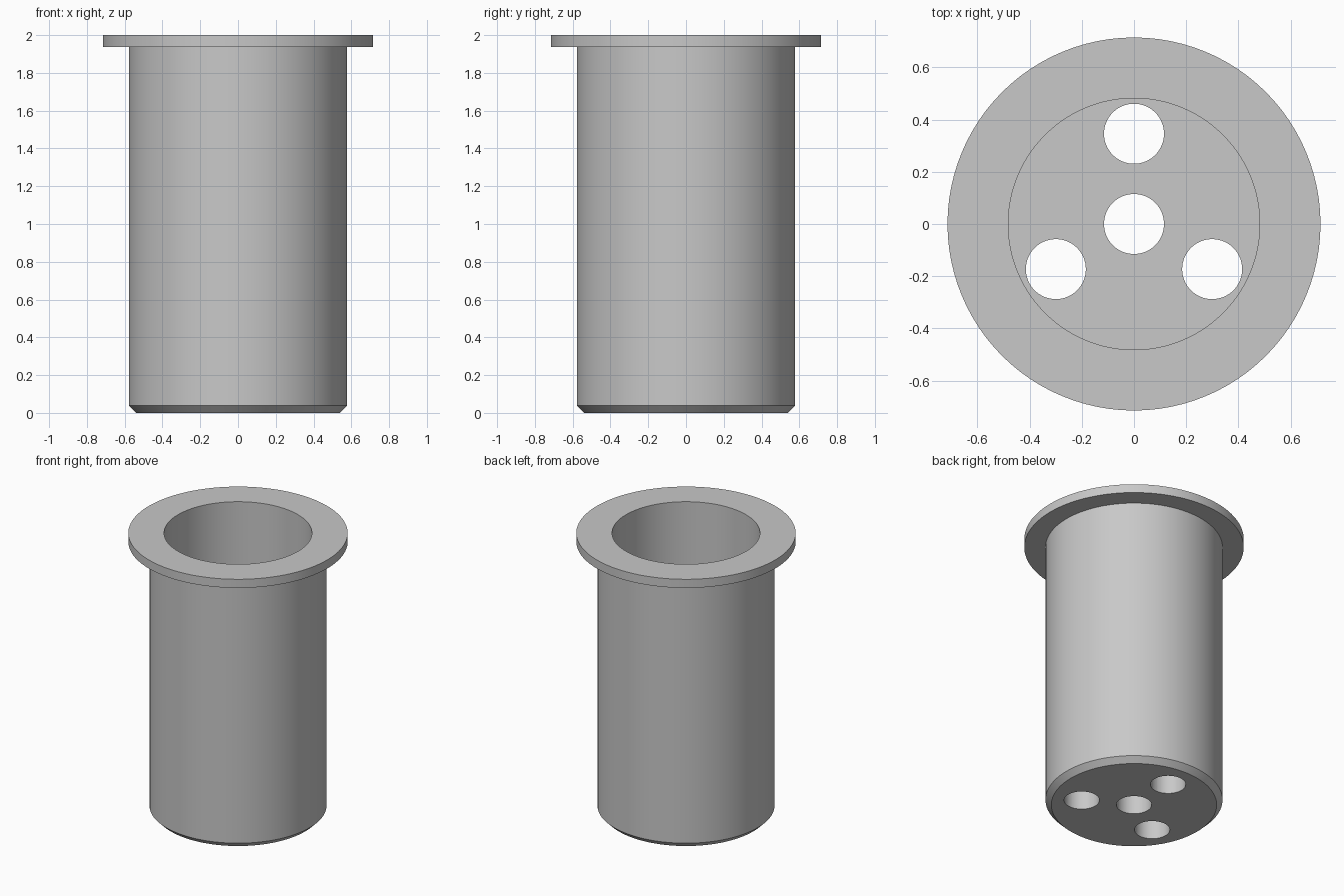
import bpy, bmesh
from math import pi, radians, sin, cos
from mathutils import Matrix, Vector

cube = bpy.data.objects.get("Cube")
if cube:
    bpy.data.objects.remove(cube, do_unlink=True)

SIDES = 96
BODY_R, BORE_R, FLANGE_R = 0.577, 0.482, 0.715
HEIGHT, FLANGE_T, FLOOR_T, CHAMFER = 2.0, 0.062, 0.19, 0.038
HOLE_R, HOLE_RING_R = 0.115, 0.346

grey = bpy.data.materials.new("plain grey")
grey.use_nodes = True
colour = (0.58, 0.58, 0.58, 1)
grey.diffuse_color = colour
grey.node_tree.nodes["Principled BSDF"].inputs["Base Color"].default_value = colour


def add_object(name, bm):
    bmesh.ops.recalc_face_normals(bm, faces=bm.faces)
    mesh = bpy.data.meshes.new(name)
    bm.to_mesh(mesh)
    bm.free()
    mesh.materials.append(grey)
    obj = bpy.data.objects.new(name, mesh)
    bpy.context.collection.objects.link(obj)
    return obj


# Flanged cup: outer wall, rim, bore and floor turned from one closed profile
profile = [
    (0, 0), (BODY_R - CHAMFER, 0), (BODY_R, CHAMFER),
    (BODY_R, HEIGHT - FLANGE_T), (FLANGE_R, HEIGHT - FLANGE_T),
    (FLANGE_R, HEIGHT), (BORE_R, HEIGHT),
    (BORE_R, FLOOR_T), (0, FLOOR_T),
]
bm = bmesh.new()
verts = [bm.verts.new((r, 0, z)) for r, z in profile]
edges = [bm.edges.new(pair) for pair in zip(verts, verts[1:])]
bmesh.ops.spin(bm, geom=verts + edges, cent=(0, 0, 0), axis=(0, 0, 1),
               angle=2 * pi, steps=SIDES)
bmesh.ops.remove_doubles(bm, verts=bm.verts, dist=0.0001)
sleeve = add_object("flanged_sleeve", bm)

# Drills for the centre hole and the three holes around it
centres = [(0, 0)] + [(HOLE_RING_R * cos(radians(a)), HOLE_RING_R * sin(radians(a)))
                      for a in (90, 210, 330)]
bm = bmesh.new()
for x, y in centres:
    bmesh.ops.create_cone(bm, cap_ends=True, segments=64, radius1=HOLE_R, radius2=HOLE_R,
                          depth=FLOOR_T * 2,
                          matrix=Matrix.Translation(Vector((x, y, FLOOR_T / 2))))
drills = add_object("hole_cutter", bm)
drills.hide_render = True

# Cut the holes through the floor
cut = sleeve.modifiers.new("floor holes", 'BOOLEAN')
cut.operation = 'DIFFERENCE'
cut.solver = 'EXACT'
cut.object = drills
bpy.ops.object.select_all(action='DESELECT')
bpy.context.view_layer.objects.active = sleeve
sleeve.select_set(True)
bpy.ops.object.modifier_apply(modifier=cut.name)
bpy.data.objects.remove(drills, do_unlink=True)

# Smooth round walls with crisp edges
bpy.ops.object.shade_smooth_by_angle(angle=radians(30))
